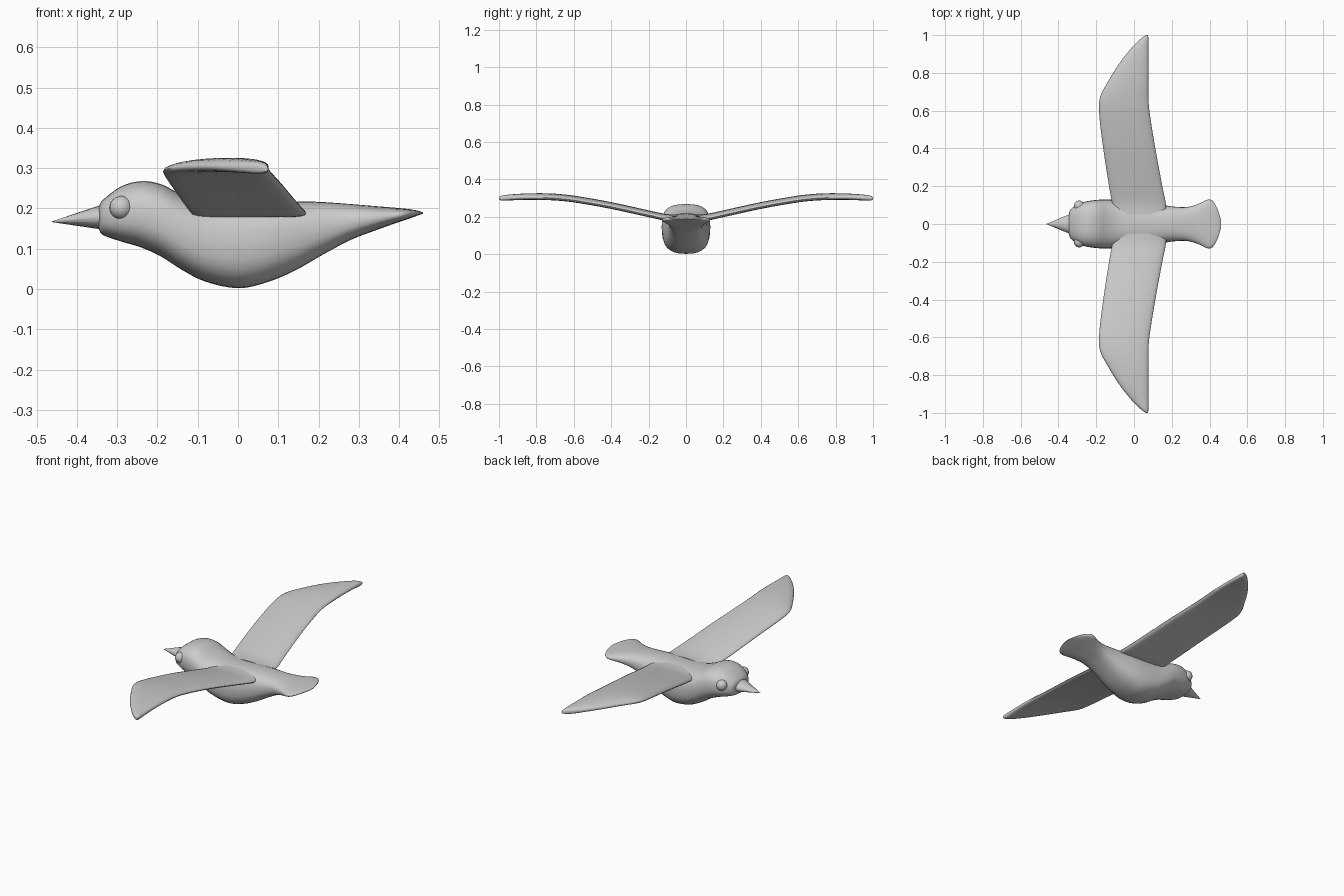
import bpy, bmesh, math
from mathutils import Matrix, Vector

if "Cube" in bpy.data.objects:
    bpy.data.objects.remove(bpy.data.objects["Cube"])


def finish(name, bm, angle=50):
    bmesh.ops.recalc_face_normals(bm, faces=bm.faces)
    me = bpy.data.meshes.new(name)
    bm.to_mesh(me)
    bm.free()
    ob = bpy.data.objects.new(name, me)
    bpy.context.collection.objects.link(ob)
    bpy.ops.object.select_all(action='DESELECT')
    ob.select_set(True)
    bpy.context.view_layer.objects.active = ob
    bpy.ops.object.shade_smooth_by_angle(angle=math.radians(angle))
    return ob


def smooth_rows(rows, steps=4):
    # Catmull-Rom interpolation between stations
    out = []
    for i in range(len(rows) - 1):
        p = [rows[max(i - 1, 0)], rows[i], rows[i + 1], rows[min(i + 2, len(rows) - 1)]]
        for s in range(steps):
            t = s / steps
            out.append([0.5 * (2 * b + (c - a) * t + (2 * a - 5 * b + 4 * c - d) * t * t
                               + (3 * b - a - 3 * c + d) * t ** 3) for a, b, c, d in zip(*p)])
    return out + [list(rows[-1])]


def squircle(n, power):
    pts = []
    for i in range(n):
        a = 2 * math.pi * i / n
        c, s = math.cos(a), math.sin(a)
        pts.append((math.copysign(abs(c) ** (2 / power), c), math.copysign(abs(s) ** (2 / power), s)))
    return pts


def loft(name, rings):
    bm = bmesh.new()
    vs = [[bm.verts.new(p) for p in r] for r in rings]
    n = len(vs[0])
    for a, b in zip(vs, vs[1:]):
        for i in range(n):
            bm.faces.new((a[i], a[(i + 1) % n], b[(i + 1) % n], b[i]))
    bm.faces.new(vs[0])
    bm.faces.new(vs[-1])
    return finish(name, bm)


# Body with head and fanned tail: x, top z, bottom z, half width
body = [
    (-0.345, 0.205, 0.148, 0.045), (-0.335, 0.222, 0.134, 0.078), (-0.29, 0.255, 0.118, 0.108),
    (-0.24, 0.268, 0.103, 0.122), (-0.19, 0.260, 0.080, 0.128), (-0.14, 0.235, 0.048, 0.130),
    (-0.08, 0.217, 0.018, 0.127), (0.0, 0.214, 0.002, 0.122), (0.07, 0.216, 0.016, 0.115),
    (0.14, 0.218, 0.045, 0.103), (0.21, 0.216, 0.085, 0.092), (0.28, 0.211, 0.122, 0.090),
    (0.34, 0.206, 0.145, 0.106), (0.39, 0.202, 0.163, 0.129), (0.42, 0.199, 0.173, 0.118),
    (0.445, 0.195, 0.182, 0.072), (0.46, 0.190, 0.187, 0.02)]
sec = squircle(28, 2.6)
loft('body', [[(x, c * w, (t + b) / 2 + s * (t - b) / 2) for c, s in sec]
              for x, t, b, w in smooth_rows(body)])

# Beak
bm = bmesh.new()
bmesh.ops.create_cone(bm, cap_ends=True, segments=16, radius1=1, radius2=0.02, depth=1)
for v in bm.verts:
    f = v.co.z + 0.5
    v.co = Vector((-0.325 - 0.138 * f, v.co.y * 0.058, 0.180 - 0.013 * f + v.co.x * 0.034))
finish('beak', bm)

# Wings: y, leading x, trailing x, centre z, half thickness
wing = [
    (0.05, -0.095, 0.168, 0.193, 0.016), (0.11, -0.115, 0.168, 0.194, 0.018),
    (0.20, -0.132, 0.150, 0.213, 0.018), (0.40, -0.163, 0.113, 0.257, 0.018),
    (0.58, -0.184, 0.084, 0.289, 0.018), (0.67, -0.180, 0.076, 0.300, 0.018),
    (0.75, -0.140, 0.076, 0.305, 0.018), (0.85, -0.078, 0.076, 0.306, 0.017),
    (0.93, -0.015, 0.076, 0.303, 0.016), (0.98, 0.035, 0.076, 0.300, 0.014),
    (1.0, 0.063, 0.074, 0.299, 0.007)]
sec = squircle(24, 2.5)
rows = smooth_rows(wing)
for side, label in ((-1, 'right_wing'), (1, 'left_wing')):
    rings = []
    for y, l, t, z, h in rows:
        half = (t - l) / 2
        camber = 0.05 * half
        rings.append([((l + t) / 2 + c * half, side * y, z + s * h + camber * (0.5 - c * c))
                      for c, s in sec])
    loft(label, rings)

# Eyes
for side, label in ((-1, 'right_eye'), (1, 'left_eye')):
    bm = bmesh.new()
    bmesh.ops.create_uvsphere(bm, u_segments=20, v_segments=12, radius=0.029,
                              matrix=Matrix.Translation((-0.29, side * 0.095, 0.202)))
    finish(label, bm)
